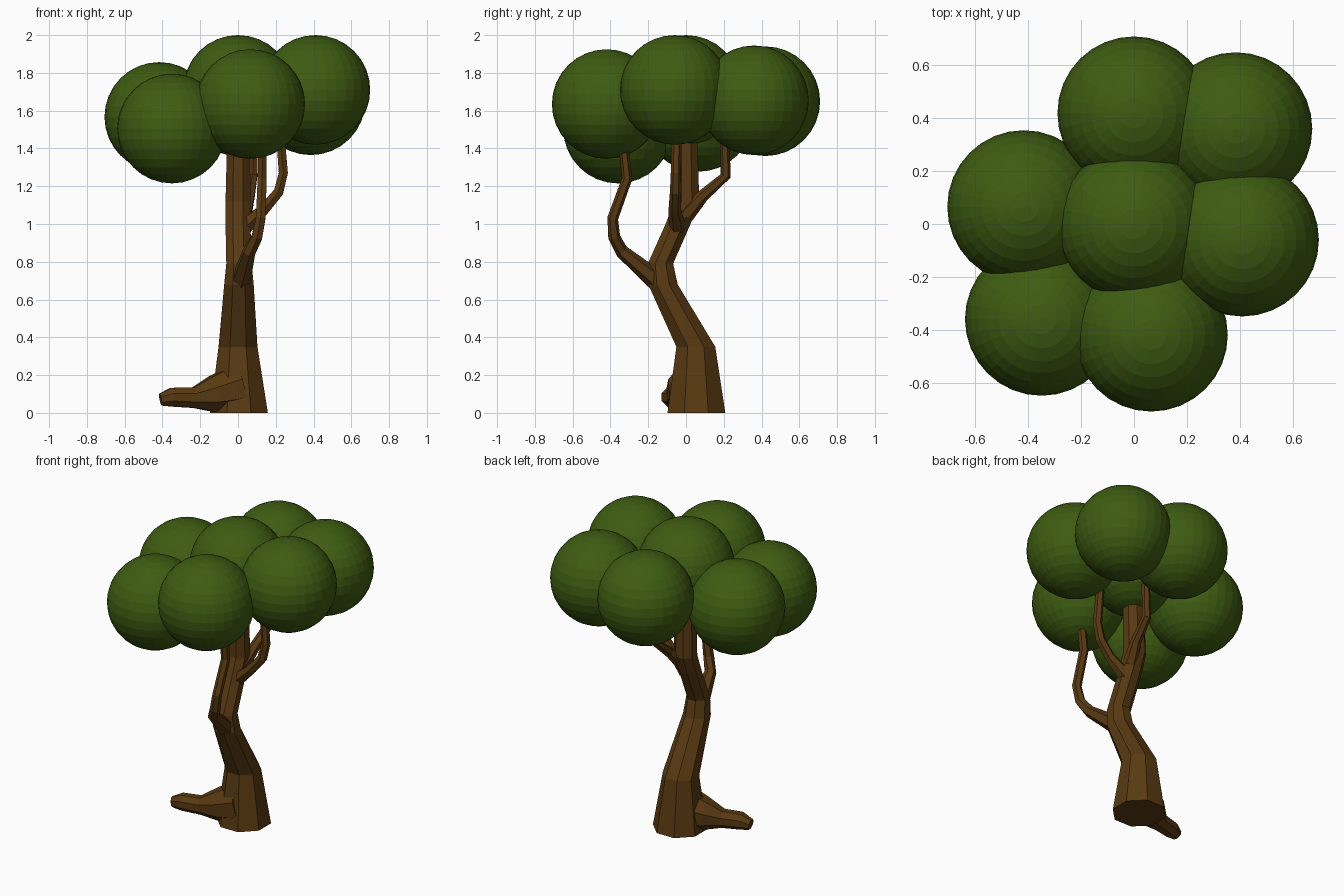
import bpy, bmesh
from math import cos, sin, tau
from mathutils import Vector

if "Cube" in bpy.data.objects:
    bpy.data.objects.remove(bpy.data.objects["Cube"])


def material(name, rgb):
    m = bpy.data.materials.new(name)
    m.diffuse_color = (*rgb, 1)
    m.use_nodes = True
    m.node_tree.nodes["Principled BSDF"].inputs["Base Color"].default_value = m.diffuse_color
    return m


bark = material("bark", (0.10, 0.042, 0.006))
leaf = material("leaf", (0.048, 0.108, 0.006))


def finish(bm, name, mat):
    bmesh.ops.recalc_face_normals(bm, faces=bm.faces)
    me = bpy.data.meshes.new(name)
    bm.to_mesh(me)
    bm.free()
    me.materials.append(mat)
    ob = bpy.data.objects.new(name, me)
    bpy.context.collection.objects.link(ob)
    return ob


def tube(name, path, sides=8, level=False):
    """Tapered flat-sided tube through (x, y, z, radius); level keeps rings horizontal."""
    bm = bmesh.new()
    pts = [Vector(p[:3]) for p in path]
    rings = []
    for i, p in enumerate(pts):
        if level:
            u, v = Vector((1, 0, 0)), Vector((0, 1, 0))
        else:
            a, b = pts[max(i - 1, 0)], pts[min(i + 1, len(pts) - 1)]
            t = (b - a).normalized()
            ref = Vector((0, 0, 1)) if abs(pts[-1].x - pts[0].x) > 0.35 else Vector((1, 0, 0))
            u = (ref - t * ref.dot(t)).normalized()
            v = t.cross(u)
        r = path[i][3]
        rings.append([bm.verts.new(p + r * (u * cos(tau * (k + 0.5) / sides)
                                            + v * sin(tau * (k + 0.5) / sides)) / cos(tau / 2 / sides))
                      for k in range(sides)])
    for a, b in zip(rings, rings[1:]):
        for k in range(sides):
            n = (k + 1) % sides
            bm.faces.new((a[k], a[n], b[n], b[k]))
    bm.faces.new(rings[0])
    bm.faces.new(rings[-1])
    return finish(bm, name, bark)


# S-bent trunk
tube("trunk", [(0.005, 0.055, 0, 0.153), (0, 0.052, 0.35, 0.103), (0.005, -0.122, 0.68, 0.078),
               (0.005, -0.135, 0.79, 0.067), (0, -0.042, 1.0, 0.066),
               (0, 0.004, 1.12, 0.066), (0.003, 0, 1.48, 0.06)], level=True)

# side root
tube("root", [(0, 0.03, 0.13, 0.125), (-0.13, -0.01, 0.097, 0.095), (-0.235, -0.05, 0.08, 0.054),
              (-0.35, -0.08, 0.083, 0.05), (-0.41, -0.09, 0.07, 0.032)])

# branches
tube("front_branch", [(0.01, -0.13, 0.68, 0.05), (0.06, -0.34, 0.855, 0.031), (0.10, -0.38, 0.93, 0.028),
                      (0.12, -0.388, 1.03, 0.025), (0.128, -0.312, 1.24, 0.024),
                      (0.13, -0.335, 1.45, 0.022)], 6)
tube("right_branch", [(0.03, -0.045, 0.98, 0.04), (0.14, -0.06, 1.08, 0.028), (0.215, -0.055, 1.17, 0.026),
                      (0.24, -0.053, 1.27, 0.024), (0.222, -0.05, 1.5, 0.022)], 6)
tube("back_branch", [(0.03, 0.0, 1.05, 0.04), (0.06, 0.09, 1.15, 0.028), (0.078, 0.21, 1.255, 0.024),
                     (0.08, 0.205, 1.48, 0.022)], 6)

# foliage balls
balls = {
    "middle": (0, 0, 1.71), "back": (0, 0.42, 1.65), "back_right": (0.385, 0.36, 1.655),
    "right": (0.41, -0.06, 1.71), "front": (0.065, -0.42, 1.635),
    "front_left": (-0.35, -0.36, 1.505), "left": (-0.417, 0.065, 1.567),
}
for name, pos in balls.items():
    bm = bmesh.new()
    bmesh.ops.create_uvsphere(bm, u_segments=32, v_segments=16, radius=0.29)
    finish(bm, name + "_foliage", leaf).location = pos
